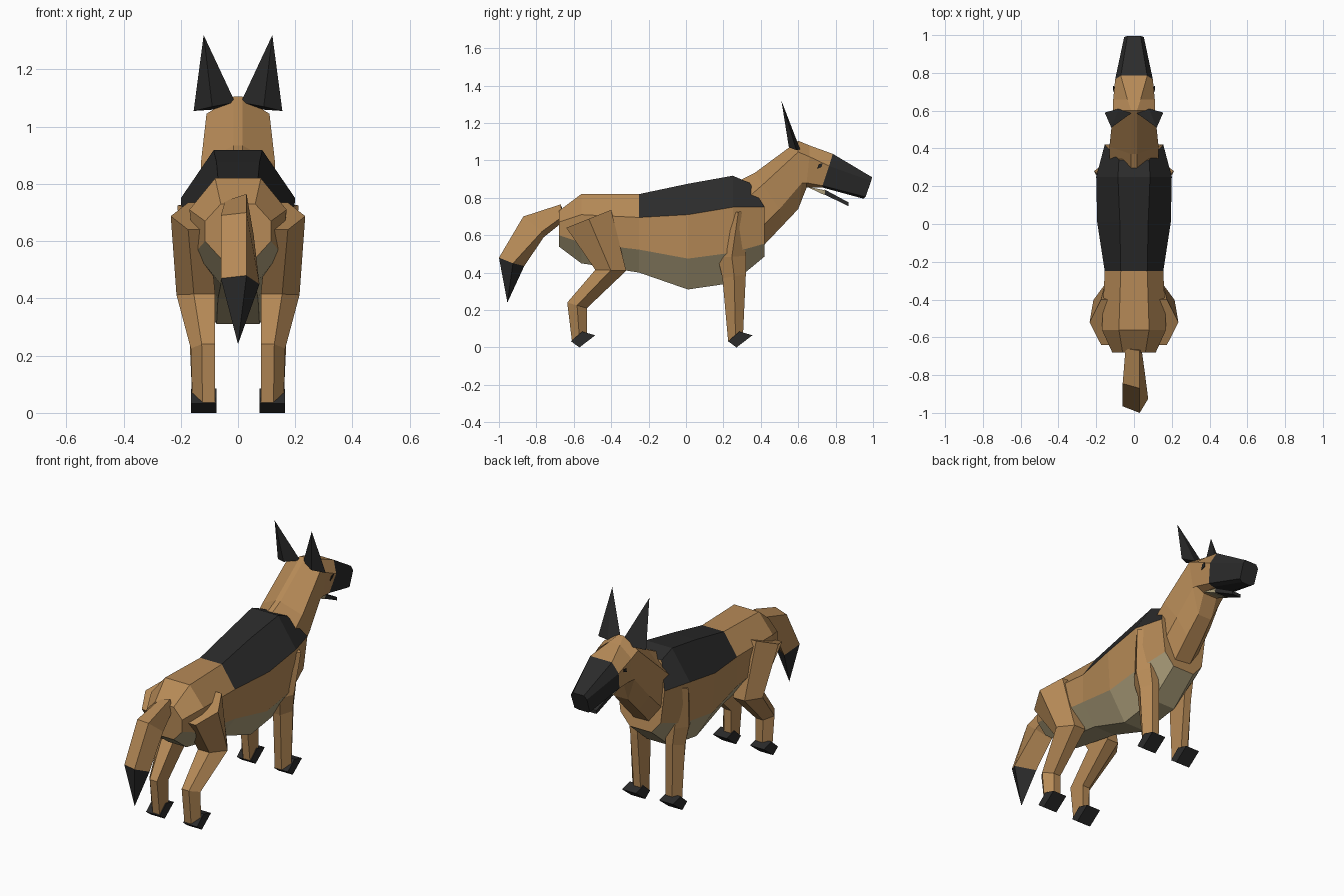
import bpy
import bmesh

default_cube = bpy.data.objects.get("Cube")
if default_cube:
    bpy.data.objects.remove(default_cube, do_unlink=True)


def make_material(name, red, green, blue):
    material = bpy.data.materials.new(name)
    material.use_nodes = True
    colour = (red, green, blue, 1)
    material.diffuse_color = colour
    shader = material.node_tree.nodes["Principled BSDF"]
    shader.inputs["Base Color"].default_value = colour
    shader.inputs["Roughness"].default_value = .9
    return material


MATERIALS = [make_material("tan fur", .47, .255, .095),
             make_material("black fur", .024, .024, .024),
             make_material("pale belly fur", .42, .35, .2)]
TAN, BLACK, PALE = range(len(MATERIALS))


def finish(name, bm):
    bmesh.ops.recalc_face_normals(bm, faces=bm.faces)
    mesh = bpy.data.meshes.new(name)
    bm.to_mesh(mesh)
    bm.free()
    for material in MATERIALS:
        mesh.materials.append(material)
    obj = bpy.data.objects.new(name, mesh)
    bpy.context.collection.objects.link(obj)
    return obj


def flip(points):
    return [(-x, y, z) for x, y, z in points]


def loft(name, rings, rule=lambda ring, band: TAN):
    """Skin closed rings; the rule picks a colour from ring and band number."""
    bm = bmesh.new()
    loops = [[bm.verts.new(point) for point in ring] for ring in rings]
    count = len(rings[0])
    for i, (a, b) in enumerate(zip(loops, loops[1:])):
        for j in range(count):
            k = (j + 1) % count
            face = bm.faces.new((a[j], a[k], b[k], b[j]))
            face.material_index = rule(i, j)
    bm.faces.new(loops[0]).material_index = rule(0, 0)
    bm.faces.new(loops[-1]).material_index = rule(len(rings) - 2, 0)
    return finish(name, bm)


def symmetric_loft(name, halves, rule):
    """Loft of mirrored half rings, bands numbered down from the top flat."""
    rings = [half + flip(half)[::-1] for half in halves]
    last = len(rings[0]) - 1
    return loft(name, rings,
                lambda ring, band: rule(ring, 0 if band == last
                                        else min(band, last - 1 - band) + 1))


def hull(name, points, colour):
    bm = bmesh.new()
    for point in points:
        bm.verts.new(point)
    bmesh.ops.convex_hull(bm, input=bm.verts)
    for face in bm.faces:
        face.material_index = colour
    return finish(name, bm)


def hull_pair(name, points, colour):
    hull("left_" + name, points, colour)
    hull("right_" + name, flip(points), colour)


# Torso: top, flank, belly edge and underside of each section
def section(y, top, flank, edge, under):
    return [(x, y, z) for x, z in (top, flank, edge, under)]


def torso_colour(ring, band):
    if band >= 3:
        return PALE
    return BLACK if band < 2 and ring >= 2 else TAN


torso = [
    section(-.68, (.06, .73), (.115, .67), (.115, .6), (.06, .54)),
    section(-.56, (.08, .82), (.17, .71), (.15, .56), (.06, .45)),
    section(-.25, (.07, .82), (.155, .695), (.155, .523), (.07, .4)),
    section(.01, (.075, .875), (.195, .71), (.18, .475), (.075, .31)),
    section(.25, (.085, .918), (.2, .75), (.175, .507), (.075, .345)),
    [(.08, .34, .88), (.155, .42, .75), (.13, .42, .555), (.07, .42, .486)],
]
torso_object = symmetric_loft("torso", torso, torso_colour)
torso_object.data.polygons[-1].material_index = TAN

# Neck, skull and dark muzzle in one skin
head = [
    [(.015, .28, .89), (.13, .33, .8), (.12, .38, .62), (.05, .41, .54)],
    [(.015, .37, .935), (.13, .41, .87), (.115, .5, .74), (.05, .51, .645)],
    [(.015, .6, 1.105), (.11, .6, 1.045), (.1, .62, .88), (.045, .6, .74)],
    [(.035, .66, 1.08), (.11, .66, 1.02), (.095, .645, .88), (.045, .645, .855)],
    [(.07, .785, 1.035), (.1, .765, .97), (.08, .73, .865), (.05, .73, .855)],
    [(.035, .995, .91), (.052, .99, .89), (.05, .96, .805), (.03, .95, .795)],
]
symmetric_loft("neck_and_head", head,
               lambda ring, band: BLACK if ring == len(head) - 2 else TAN)

# Open lower jaw, pale at its root
jaw_root = [(.05, .645, .86), (.045, .745, .84), (.045, .74, .815)]
jaw_tip = [(.045, .74, .845), (.045, .735, .82), (.03, .87, .775), (.03, .87, .755)]
hull("jaw_root", jaw_root + flip(jaw_root), PALE)
hull("lower_jaw", jaw_tip + flip(jaw_tip), BLACK)

# Ears and eyes
hull_pair("ear", [(.12, .51, 1.32), (.01, .59, 1.085), (.155, .59, 1.055),
                  (.09, .55, 1.07), (.08, .61, 1.06)], BLACK)
eye = [(.104, .7, .955), (.103, .725, .965), (.107, .73, .985), (.107, .71, .98)]
hull_pair("eye", eye + [(x + .004, y, z) for x, y, z in eye], BLACK)


# Legs: five-sided rings with an outer ridge
def leg_ring(back_y, back_z, front_y, front_z, inner, outer):
    middle = inner + (outer - inner) * .55
    return [(outer, (back_y + front_y) / 2, (back_z + front_z) / 2),
            (middle, back_y, back_z), (inner, back_y, back_z),
            (inner, front_y, front_z), (middle, front_y, front_z)]


def leg_pair(name, measures, heel):
    rings = [leg_ring(*measure) for measure in measures]
    loft("left_" + name + "_leg", rings)
    loft("right_" + name + "_leg", [flip(ring) for ring in rings])
    profile = [(0, .033), (.045, 0), (.13, .065), (.06, .085)]
    paw = [(x, heel + y, z) for x in (.075, .165) for y, z in profile]
    hull_pair(name + "_paw", paw, BLACK)


leg_pair("hind", [(-.64, .64, -.4, .735, .1, .235),
                  (-.485, .415, -.32, .41, .08, .215),
                  (-.635, .24, -.53, .21, .08, .165),
                  (-.61, .035, -.53, .07, .08, .16)], -.615)
leg_pair("front", [(.25, .72, .31, .73, .12, .212),
                   (.17, .48, .32, .49, .1, .19),
                   (.195, .37, .32, .39, .09, .175),
                   (.225, .035, .305, .07, .08, .16)], .225)

# Drooping tail with a dark pointed tip
tail = [
    [(-.045, -.66, .74), (.03, -.67, .765), (.04, -.66, .7), (-.03, -.66, .67)],
    [(-.06, -.845, .69), (.03, -.87, .7), (.055, -.77, .62), (-.05, -.76, .59)],
    [(-.06, -.965, .47), (.03, -1, .48), (.075, -.925, .45), (-.03, -.865, .435)],
]
loft("tail", tail)
hull("tail_tip", tail[-1] + [(0, -.955, .24)], BLACK)
